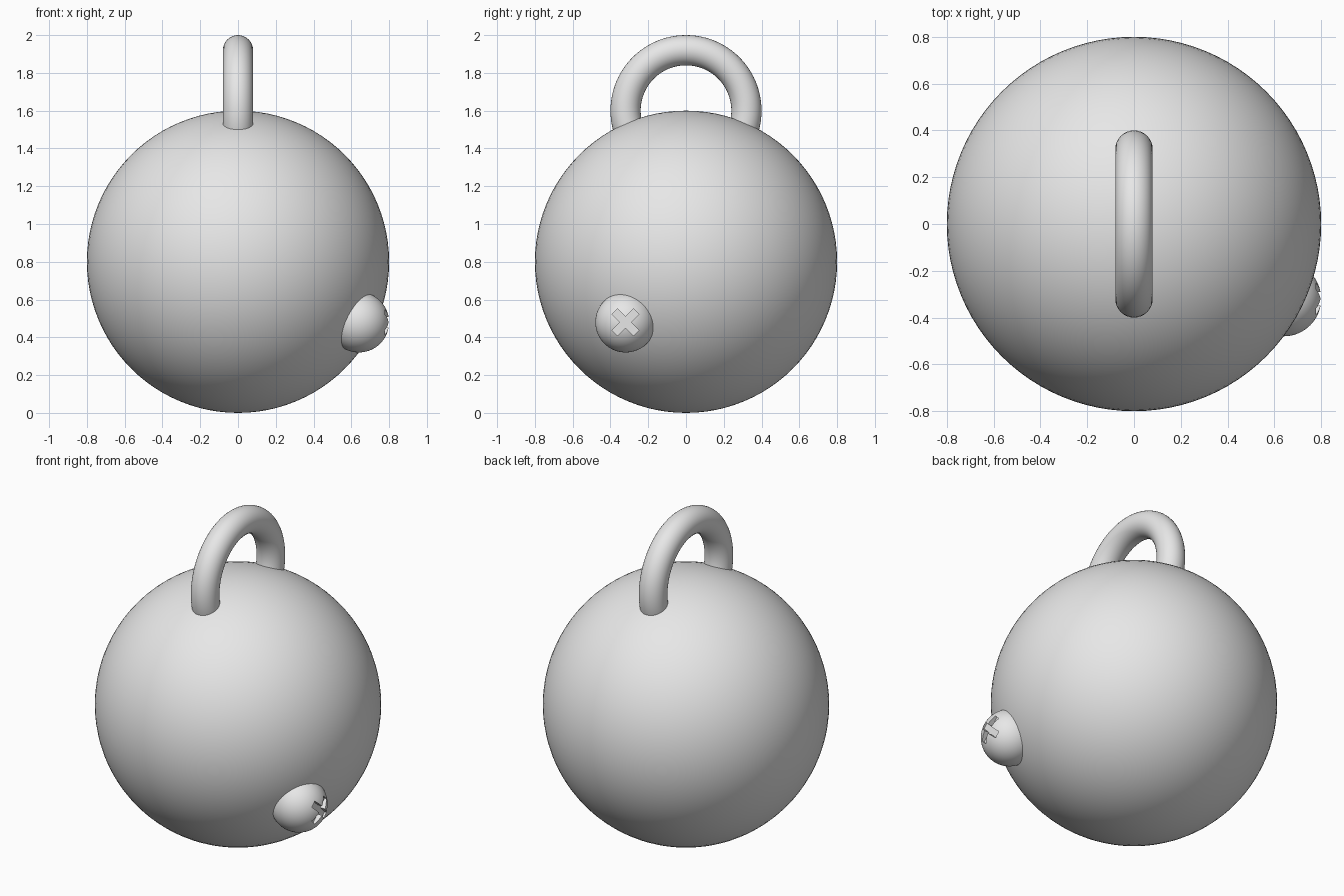
import bpy
import bmesh
import math
from mathutils import Matrix, Vector

cube = bpy.data.objects.get("Cube")
if cube:
    bpy.data.objects.remove(cube, do_unlink=True)

# Single grey finish
grey = bpy.data.materials.new("plain_grey")
grey.use_nodes = True
colour = (0.8, 0.8, 0.8, 1.0)
grey.diffuse_color = colour
grey.node_tree.nodes["Principled BSDF"].inputs["Base Color"].default_value = colour


def finish(name):
    """Name, colour and smooth the active object."""
    obj = bpy.context.object
    obj.name = name
    obj.data.materials.clear()
    obj.data.materials.append(grey)
    bpy.ops.object.shade_smooth_by_angle(angle=math.radians(30))
    return obj


# Round body
R = 0.8
bpy.ops.mesh.primitive_uv_sphere_add(segments=96, ring_count=48, radius=R, location=(0, 0, R))
finish("body")

# Ring handle, half sunk into the top of the body
bpy.ops.mesh.primitive_torus_add(
    major_radius=0.32, minor_radius=0.08, major_segments=96, minor_segments=32,
    location=(0, 0, 2 * R), rotation=(0, math.pi / 2, 0))
finish("handle")

# Cross-shaped cutter for the screw slot
arm_width, arm_length = 0.02, 0.08
centre = Vector((0.64, -0.32, 0.48))
bm = bmesh.new()
verts = []
for k in range(4):
    turn = Matrix.Rotation(math.radians(45 + 90 * k), 3, "X")
    for y, z in ((arm_width, arm_width), (arm_width, arm_length), (-arm_width, arm_length)):
        verts.append(bm.verts.new(centre + turn @ Vector((0.125, y, z))))
floor = bm.faces.new(verts)
extruded = bmesh.ops.extrude_face_region(bm, geom=[floor])
bmesh.ops.translate(bm, vec=(0.15, 0, 0),
                    verts=[v for v in extruded["geom"] if isinstance(v, bmesh.types.BMVert)])
if floor.is_valid and not any(len(e.link_faces) == 1 for e in bm.edges):
    pass
elif not floor.is_valid:
    bm.faces.new(verts)
bmesh.ops.recalc_face_normals(bm, faces=bm.faces)
mesh = bpy.data.meshes.new("slot_cutter")
bm.to_mesh(mesh)
bm.free()
cutter = bpy.data.objects.new("slot_cutter", mesh)
cutter.hide_render = True
bpy.context.collection.objects.link(cutter)

# Domed screw head set in the side of the body
bpy.ops.mesh.primitive_uv_sphere_add(segments=64, ring_count=32, radius=0.16, location=centre)
head = bpy.context.object
slot = head.modifiers.new("slot", "BOOLEAN")
slot.operation = "DIFFERENCE"
slot.solver = "EXACT"
slot.object = cutter
bpy.ops.object.modifier_apply(modifier=slot.name)
bpy.data.objects.remove(cutter, do_unlink=True)
finish("screw_head")
